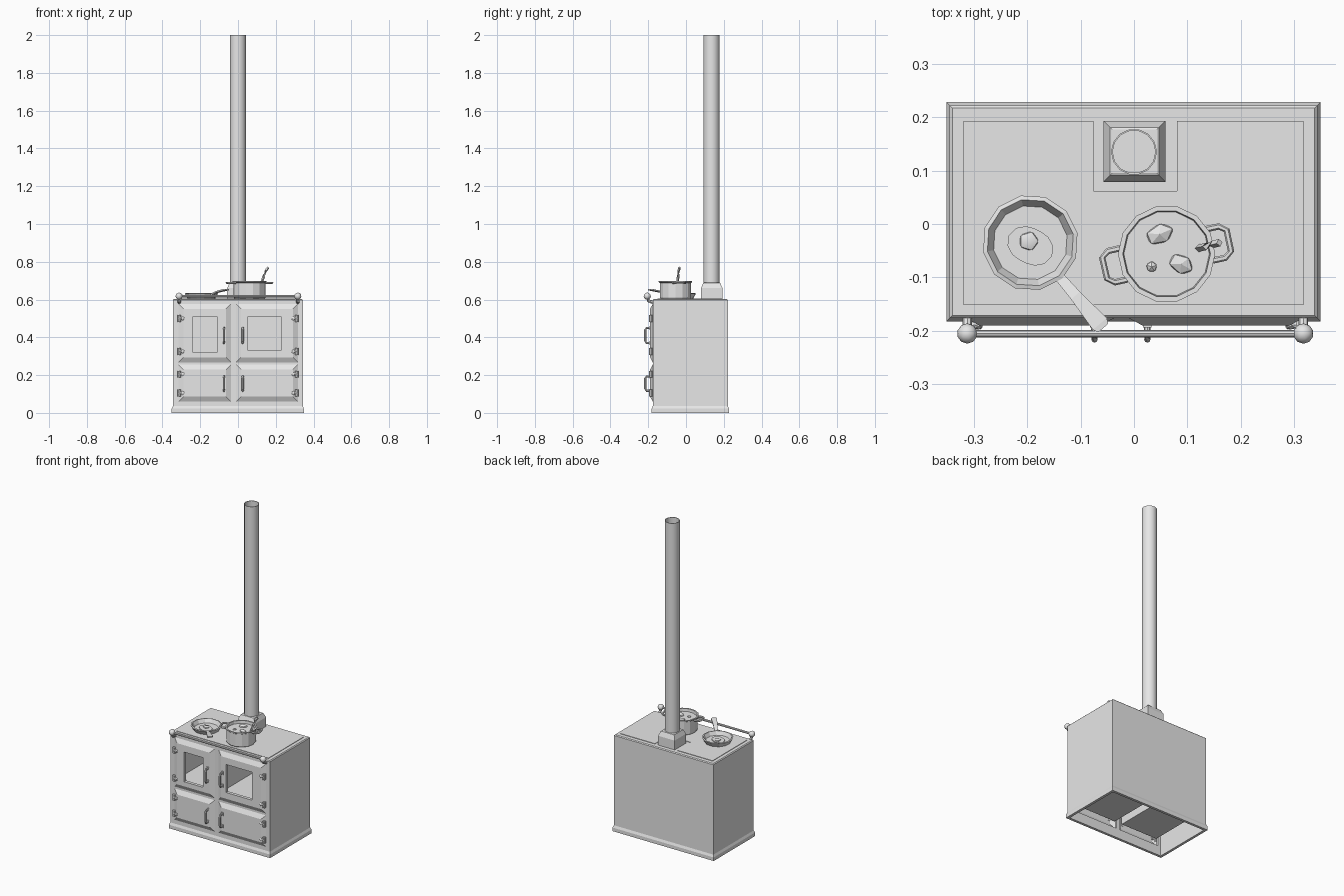
import bpy, bmesh, math
from mathutils import Vector, Matrix

cube = bpy.data.objects.get("Cube")
if cube:
    bpy.data.objects.remove(cube)

GREY = (0.8, 0.8, 0.8, 1)
mat = bpy.data.materials.new("cast_iron_grey")
mat.use_nodes = True
mat.diffuse_color = GREY
mat.node_tree.nodes["Principled BSDF"].inputs["Base Color"].default_value = GREY


def finish(name, bm, smooth=False, normals=True):
    if normals:
        bmesh.ops.recalc_face_normals(bm, faces=bm.faces)
    me = bpy.data.meshes.new(name)
    bm.to_mesh(me)
    bm.free()
    ob = bpy.data.objects.new(name, me)
    bpy.context.collection.objects.link(ob)
    me.materials.append(mat)
    if smooth:
        bpy.ops.object.select_all(action='DESELECT')
        ob.select_set(True)
        bpy.context.view_layer.objects.active = ob
        bpy.ops.object.shade_smooth_by_angle(angle=math.radians(40))
    return ob


def box(name, x, y, z, skip=None):
    """Box from ranges; skip is the direction of a face to leave open."""
    bm = bmesh.new()
    bmesh.ops.create_cube(bm, size=1)
    for v in bm.verts:
        v.co = [r[0] if c < 0 else r[1] for c, r in zip(v.co, (x, y, z))]
    bm.normal_update()
    if skip:
        gone = [f for f in bm.faces if f.normal.dot(Vector(skip)) > 0.9]
        bmesh.ops.delete(bm, geom=gone, context='FACES')
    return finish(name, bm, normals=False)


def loft(name, rings, cap_start=False, cap_end=False, smooth=False):
    """Skin a list of closed rings with equal point counts."""
    bm = bmesh.new()
    rows = [[bm.verts.new(p) for p in r] for r in rings]
    n = len(rows[0])
    for a, b in zip(rows, rows[1:]):
        for i in range(n):
            bm.faces.new((a[i], a[(i + 1) % n], b[(i + 1) % n], b[i]))
    if cap_start:
        bm.faces.new(rows[0][::-1])
    if cap_end:
        bm.faces.new(rows[-1])
    return finish(name, bm, smooth)


def circle(cx, cy, r, z, n, turn=0.0):
    return [(cx + r * math.cos(turn + math.tau * i / n),
             cy + r * math.sin(turn + math.tau * i / n), z) for i in range(n)]


def lathe(name, cx, cy, profile, n, caps=(True, True), smooth=False, turn=0.0):
    return loft(name, [circle(cx, cy, r, z, n, turn) for r, z in profile], *caps, smooth)


def tube(name, points, r, n=8):
    """Round bar along a path."""
    pts = [Vector(p) for p in points]
    rings = []
    for i, p in enumerate(pts):
        d = (pts[min(i + 1, len(pts) - 1)] - pts[max(i - 1, 0)]).normalized()
        side = d.cross(Vector((0, 0, 1)) if abs(d.z) < 0.9 else Vector((1, 0, 0))).normalized()
        up = side.cross(d)
        rings.append([p + r * (math.cos(t) * side + math.sin(t) * up)
                      for t in (math.tau * k / n for k in range(n))])
    return loft(name, rings, True, True, n > 4)


def ball(name, centre, size, subdiv=2, turn=0.0, smooth=True):
    bm = bmesh.new()
    bmesh.ops.create_icosphere(bm, subdivisions=subdiv, radius=1)
    m = Matrix.Translation(centre) @ Matrix.Rotation(turn, 4, 'Z') @ Matrix.Diagonal((*size, 1))
    bmesh.ops.transform(bm, matrix=m, verts=bm.verts)
    return finish(name, bm, smooth)


def front_rect(x, z, y, grow=0.0):
    x0, x1, z0, z1 = x[0] - grow, x[1] + grow, z[0] - grow, z[1] + grow
    return [(x0, y, z0), (x1, y, z0), (x1, y, z1), (x0, y, z1)]


def flat_rect(x, y, z, grow=0.0):
    return [(a, b, z) for a, b, _ in front_rect(x, y, z, grow) for a, b in [(a, _)]]


# Cabinet shell, open below and in front
X, Y = (-0.345, 0.343), (-0.176, 0.222)
box("cabinet_back", X, (0.212, Y[1]), (0.02, 0.595))
for side, x in (("right", (X[0], X[0] + 0.01)), ("left", (X[1] - 0.01, X[1]))):
    box("cabinet_side_" + side, x, Y, (0.02, 0.595))
loft("cabinet_top", [flat_rect(X, Y, 0.588), flat_rect(X, Y, 0.597), flat_rect(X, Y, 0.602, -0.005)],
     True, True)

# Plinth ring
loft("plinth", [flat_rect(X, Y, z, g) for z, g in
                ((0.04, -0.01), (0, -0.01), (0, 0.006), (0.022, 0.006), (0.036, 0))])

# Raised hotplate with a notch for the flue
L, R, F, B = -0.319, 0.317, -0.152, 0.193
plan = [(L, F), (R, F), (R, B), (0.08, B), (0.08, 0.062), (-0.076, 0.062), (-0.076, B), (L, B)]
loft("hotplate", [[(x, y, z) for x, y in plan] for z in (0.6, 0.605)], False, True)

# Front frame bars around the doors
DOOR_X = {"right": (-0.315, -0.037), "left": (-0.01, 0.317)}
UPPER, LOWER = (0.268, 0.577), (0.06, 0.256)
for name, x, z in (("top", X, (UPPER[1], 0.595)), ("middle", X, (LOWER[1], UPPER[0])),
                   ("bottom", X, (0.02, LOWER[0])), ("centre", (-0.037, -0.01), (0.02, 0.59)),
                   ("right", (X[0], -0.315), (0.02, 0.59)), ("left", (0.317, X[1]), (0.02, 0.59))):
    box("front_frame_" + name, x, (Y[0], -0.166), z)

# Doors with bevelled borders; the upper ones open into the ovens
WINDOW = {"right": ((-0.24, -0.108), (0.323, 0.508)), "left": ((0.05, 0.23), (0.333, 0.508))}
FRONT = -0.19
for side, x in DOOR_X.items():
    wx, wz = WINDOW[side]
    loft("upper_door_" + side, [front_rect(x, UPPER, Y[0]), front_rect(x, UPPER, FRONT, -0.026),
                                front_rect(wx, wz, FRONT), front_rect(wx, wz, -0.17)])
    loft("lower_door_" + side, [front_rect(x, LOWER, Y[0]), front_rect(x, LOWER, FRONT, -0.026)],
         False, True)
    inner = (x[0] + 0.012, x[1] - 0.012)
    box("oven_" + side, inner, (-0.17, 0.14), (0.315, 0.56), skip=(0, -1, 0))
    box("lower_oven_" + side, inner, (-0.166, 0.14), (0.1, 0.31))

# Door handles
for side, hx in (("right", -0.074), ("left", 0.025)):
    for level, (z0, z1) in (("upper", (0.36, 0.46)), ("lower", (0.107, 0.203))):
        tube(f"{level}_handle_{side}",
             [(hx, -0.188, z0 + 0.01), (hx, -0.21, z0 + 0.01), (hx, -0.216, z0 + 0.02),
              (hx, -0.216, z1 - 0.02), (hx, -0.21, z1 - 0.01), (hx, -0.188, z1 - 0.01)], 0.006)
        for z in (z0, z1 - 0.02):
            box(f"{level}_handle_foot_{side}", (hx - 0.008, hx + 0.008), (-0.194, -0.188), (z, z + 0.02))

# Hinges
for side, hx, s in (("right", -0.312, 1), ("left", 0.312, -1)):
    for z in (0.5, 0.325, 0.205, 0.105):
        lathe("hinge_pin_" + side, hx, -0.186, [(0.009, z - 0.018), (0.009, z + 0.018)], 8, smooth=True)
        tube("hinge_arm_" + side, [(hx, -0.188, z), (hx + s * 0.026, -0.19, z)], 0.007)
        ball("hinge_knob_" + side, (hx + s * 0.02, -0.192, z), (0.01, 0.006, 0.01), 1)

# Towel rail with end balls and brackets
RY, RZ = -0.205, 0.618
tube("rail", [(-0.312, RY, RZ), (0.317, RY, RZ)], 0.007)
for side, x in (("right", -0.312), ("left", 0.317)):
    ball("rail_ball_" + side, (x, RY, RZ), (0.019, 0.019, 0.019))
    tube("rail_bracket_" + side, [(x, RY, RZ), (x, -0.198, 0.593), (x, -0.174, 0.585)], 0.009)

# Flue collar and open pipe
CX, CY = (-0.057, 0.059), (0.079, 0.193)
loft("flue_collar", [flat_rect(CX, CY, 0.6), flat_rect(CX, CY, 0.66), flat_rect(CX, CY, 0.688, -0.012),
                     flat_rect(CX, CY, 0.69, -0.016)], False, True)
lathe("flue_pipe", 0, 0.135, [(0.043, 0.68), (0.043, 2), (0.040, 2), (0.040, 0.7)], 14,
      (False, True), True)

# Frying pan with egg
PX, PY = -0.194, -0.035
lathe("frying_pan", PX, PY, [(0.074, 0.605), (0.09, 0.632), (0.082, 0.634), (0.07, 0.611)], 12, turn=0.2)
egg = [(PX + r * math.cos(t), PY - 0.006 + r * math.sin(t)) for t, r in
       ((math.tau * i / 14, 0.039 + 0.006 * math.sin(2 * math.tau * i / 14 + 2.5)) for i in range(14))]
loft("egg_white", [[(x, y, z) for x, y in egg] for z in (0.61, 0.615)], False, True)
ball("egg_yolk", (PX - 0.003, PY + 0.003, 0.614), (0.02, 0.02, 0.012), 1)
along = Vector((0.65, -0.76, 0))
across = Vector((0.76, 0.65, 0))
rings = []
for d, w, z in ((0.08, 0.009, 0.624), (0.13, 0.011, 0.641), (0.2, 0.017, 0.652), (0.21, 0.012, 0.652)):
    p = Vector((PX, PY, z)) + along * d
    rings.append([p + across * a * w + Vector((0, 0, b * 0.004))
                  for a, b in ((-1, -1), (1, -1), (1, 1), (-1, 1))])
loft("pan_handle", rings, True, True)

# Cooking pot with soup
QX, QY = 0.061, -0.056
lathe("pot", QX, QY, [(0.08, 0.604), (0.085, 0.612), (0.085, 0.688), (0.091, 0.692), (0.091, 0.697),
                      (0.082, 0.697), (0.08, 0.68)], 14)
for side, ang in (("right", 193), ("left", 12)):
    m = Matrix.Translation((QX, QY, 0.687)) @ Matrix.Rotation(math.radians(ang), 4, 'Z')
    tube("pot_handle_" + side, [m @ Vector(p) for p in
         ((0.082, -0.03, 0), (0.106, -0.03, 0), (0.119, -0.02, 0.002),
          (0.119, 0.02, 0.002), (0.106, 0.03, 0), (0.082, 0.03, 0))], 0.006, 6)
for name, p, size, turn in (("potato_large", (0.048, -0.019, 0.68), (0.029, 0.02, 0.014), 0.4),
                            ("potato_medium", (0.088, -0.075, 0.68), (0.026, 0.019, 0.014), -0.5),
                            ("potato_small", (0.033, -0.08, 0.68), (0.011, 0.011, 0.01), 0.3)):
    ball(name, p, size, 1, turn, False)
tube("spoon", [(0.118, -0.046, 0.67), (0.135, -0.042, 0.72), (0.148, -0.038, 0.753), (0.16, -0.035, 0.77)],
     0.007, 4)
